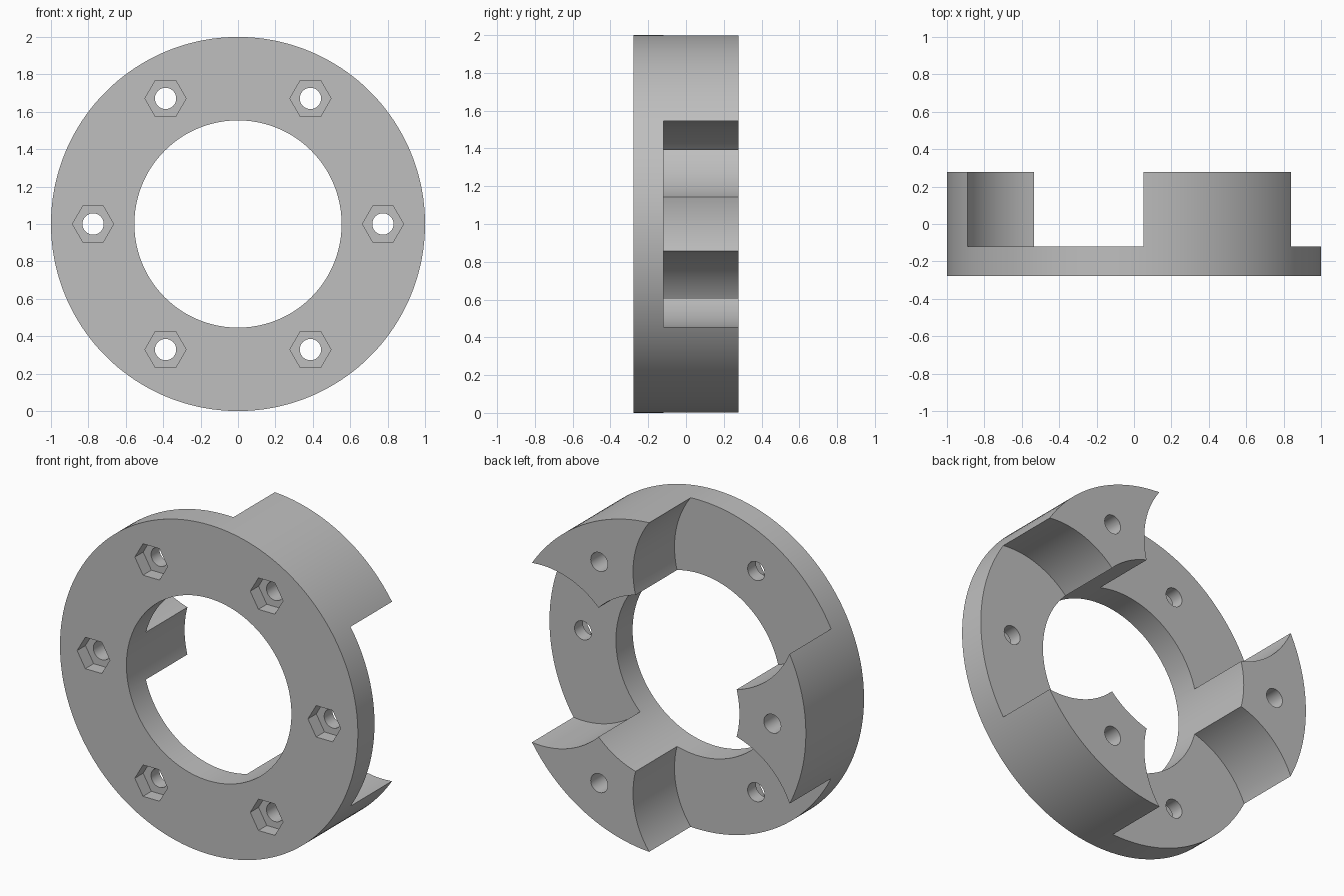
import bpy, bmesh, math

if "Cube" in bpy.data.objects:
    bpy.data.objects.remove(bpy.data.objects["Cube"])

R_OUT, R_IN = 1.0, 0.554        # ring radii
Y_FRONT, Y_STEP, Y_BACK = -0.279, -0.119, 0.279
BOLT_R = 0.775                  # radius of the bolt circle
RECESS_R = 0.548                # round recesses between the jaws


def prism(name, sides, radius, y0, y1, cx=0.0, cz=1.0):
    """Regular prism running along y, with a corner on the +x side."""
    bm = bmesh.new()
    ring = [bm.verts.new((cx + radius * math.cos(2 * math.pi * i / sides), y0,
                          cz + radius * math.sin(2 * math.pi * i / sides)))
            for i in range(sides)]
    face = bm.faces.new(ring)
    out = bmesh.ops.extrude_face_region(bm, geom=[face])
    top = [v for v in out["geom"] if isinstance(v, bmesh.types.BMVert)]
    bmesh.ops.translate(bm, verts=top, vec=(0, y1 - y0, 0))
    bmesh.ops.recalc_face_normals(bm, faces=bm.faces)
    mesh = bpy.data.meshes.new(name)
    bm.to_mesh(mesh)
    bm.free()
    obj = bpy.data.objects.new(name, mesh)
    bpy.context.collection.objects.link(obj)
    return obj


def cut(target, cutter):
    """Subtract the cutter from the target and discard it."""
    cutter.hide_render = True
    mod = target.modifiers.new("cut", "BOOLEAN")
    mod.operation = "DIFFERENCE"
    mod.solver = "EXACT"
    mod.object = cutter
    bpy.context.view_layer.objects.active = target
    bpy.ops.object.modifier_apply(modifier=mod.name)
    bpy.data.objects.remove(cutter)


# Ring body with central bore
body = prism("coupling_ring", 180, R_OUT, Y_FRONT, Y_BACK)
cut(body, prism("bore_cutter", 144, R_IN, -1, 1))

for k in range(6):
    a = math.radians(60 * k)
    cx, cz = BOLT_R * math.cos(a), 1 + BOLT_R * math.sin(a)
    # Round recess at every second bolt, leaving three jaws standing
    if k % 2 == 0:
        cut(body, prism("recess_cutter", 144, RECESS_R, Y_STEP, 1, cx, cz))
    # Bolt hole and hexagonal nut pocket
    cut(body, prism("hole_cutter", 40, 0.057, -1, 1, cx, cz))
    cut(body, prism("nut_cutter", 6, 0.11, -1, Y_FRONT + 0.08, cx, cz))

# Single grey finish
grey = bpy.data.materials.new("plain_grey")
grey.diffuse_color = (0.52, 0.52, 0.52, 1)
grey.use_nodes = True
grey.node_tree.nodes["Principled BSDF"].inputs["Base Color"].default_value = grey.diffuse_color
body.data.materials.clear()
body.data.materials.append(grey)

bpy.ops.object.select_all(action="DESELECT")
body.select_set(True)
bpy.context.view_layer.objects.active = body
bpy.ops.object.shade_smooth_by_angle(angle=math.radians(30))
